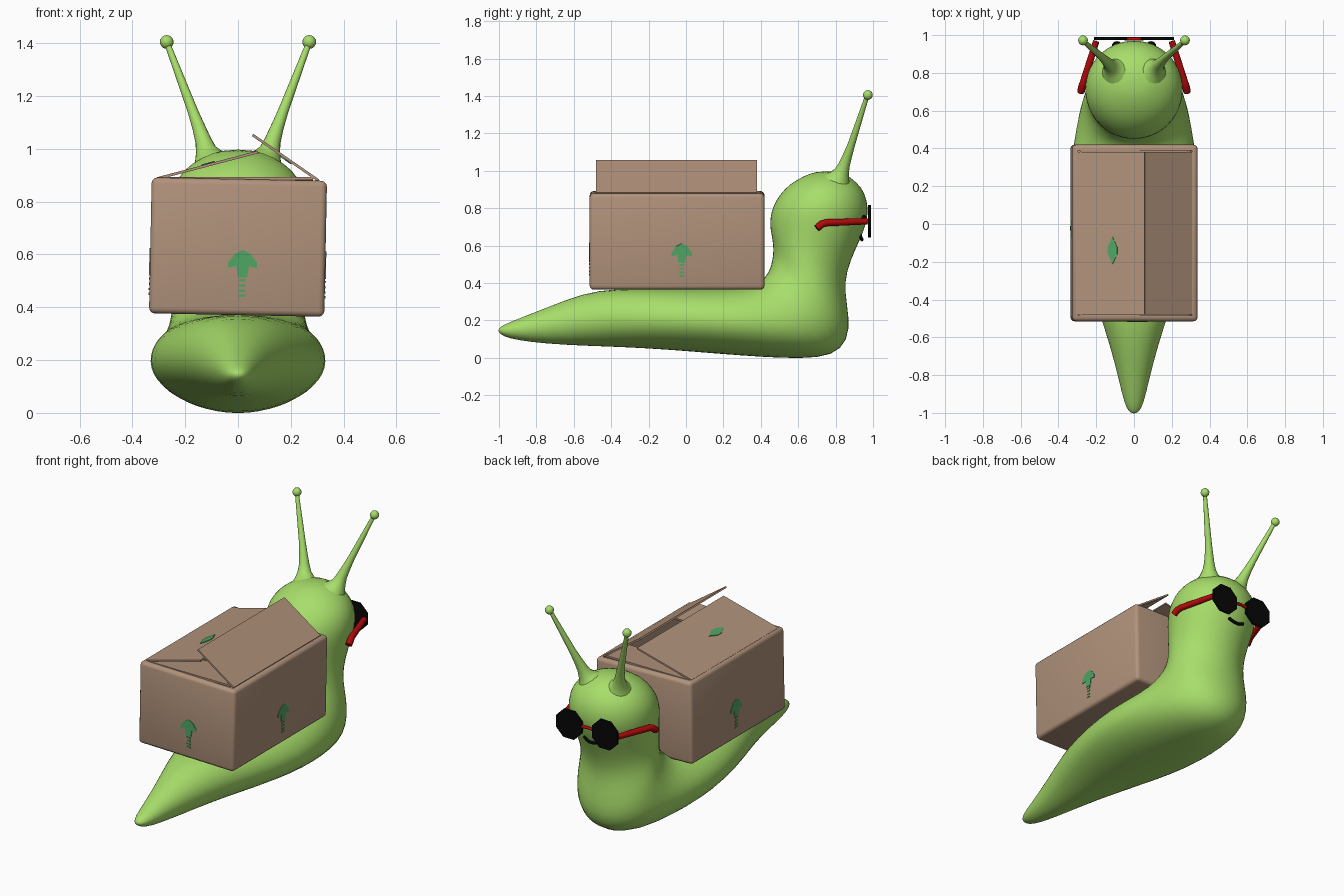
import bpy, bmesh, math
from mathutils import Vector, Matrix

if "Cube" in bpy.data.objects:
    bpy.data.objects.remove(bpy.data.objects["Cube"])


def material(name, rgb):
    m = bpy.data.materials.new(name)
    m.diffuse_color = (*rgb, 1)
    m.use_nodes = True
    m.node_tree.nodes["Principled BSDF"].inputs["Base Color"].default_value = m.diffuse_color
    return m


SLUG = material("slug green", (0.39, 0.73, 0.145))
CARD = material("cardboard brown", (0.44, 0.29, 0.2))
PRINT = material("print green", (0.08, 0.38, 0.13))
RED = material("frame red", (0.45, 0.003, 0.003))
BLACK = material("lens black", (0.002, 0.002, 0.002))


def finish(bm, name, mat, smooth=False):
    bmesh.ops.recalc_face_normals(bm, faces=bm.faces)
    me = bpy.data.meshes.new(name)
    bm.to_mesh(me)
    bm.free()
    me.materials.append(mat)
    for p in me.polygons:
        p.use_smooth = smooth
    ob = bpy.data.objects.new(name, me)
    bpy.context.collection.objects.link(ob)
    return ob


def tube(name, mat, points, radii, sides=4):
    """Round tube through points with a radius at each point."""
    cu = bpy.data.curves.new(name, 'CURVE')
    cu.dimensions = '3D'
    cu.bevel_depth = 1
    cu.bevel_resolution = sides
    cu.use_fill_caps = True
    sp = cu.splines.new('POLY')
    sp.points.add(len(points) - 1)
    for p, co, r in zip(sp.points, points, radii):
        p.co = (*co, 1)
        p.radius = r
    sp.use_smooth = True
    cu.materials.append(mat)
    ob = bpy.data.objects.new(name, cu)
    bpy.context.collection.objects.link(ob)
    return ob


def ball(name, mat, loc, r):
    bm = bmesh.new()
    bmesh.ops.create_uvsphere(bm, u_segments=16, v_segments=10, radius=r)
    bmesh.ops.translate(bm, verts=bm.verts, vec=loc)
    return finish(bm, name, mat, True)


def plate(name, mat, outlines, matrix, thick):
    """Flat outlines in local xy, thickened along local z."""
    bm = bmesh.new()
    faces = [bm.faces.new([bm.verts.new((x, y, -thick / 2)) for x, y in o]) for o in outlines]
    ext = bmesh.ops.extrude_face_region(bm, geom=faces)["geom"]
    vs = [v for v in ext if isinstance(v, bmesh.types.BMVert)]
    bmesh.ops.translate(bm, verts=vs, vec=(0, 0, thick))
    bm.transform(matrix)
    return finish(bm, name, mat)


def frame(origin, u, v):
    u, v = Vector(u).normalized(), Vector(v).normalized()
    m = Matrix((u, v, u.cross(v))).transposed().to_4x4()
    m.translation = origin
    return m


# Body: oval rings given by belly y, z, back y, z and half width
rings = [
    (-1.005, .14, -1.003, .155, .012), (-.98, .115, -.98, .175, .04),
    (-.9, .093, -.9, .208, .064), (-.75, .075, -.75, .267, .098),
    (-.55, .063, -.55, .347, .157), (-.35, .057, -.38, .372, .222),
    (-.1, .043, -.1, .373, .3), (.15, .022, .13, .373, .338),
    (.4, .003, .3, .38, .333), (.62, -.007, .4, .405, .308),
    (.79, .008, .445, .46, .283), (.868, .09, .462, .53, .262),
    (.876, .21, .466, .58, .25), (.85, .35, .462, .625, .24),
    (.858, .46, .454, .665, .238), (.908, .58, .447, .71, .246),
    (.955, .68, .449, .755, .258), (.976, .76, .462, .81, .263),
    (.972, .84, .497, .87, .251), (.943, .91, .552, .93, .21),
    (.885, .965, .63, .973, .14), (.81, .998, .7, .998, .06)]
N = 24
bm = bmesh.new()
loops = []
for k, (by, bz, ty, tz, w) in enumerate(rings):
    c = Vector((0, (by + ty) / 2, (bz + tz) / 2))
    h = Vector((0, (ty - by) / 2, (tz - bz) / 2))
    loop = []
    for i in range(N):
        a = 2 * math.pi * i / N
        e = .78 if 5 <= k <= 10 and math.sin(a) > 0 else 1  # fuller back under the carton
        x = math.copysign(abs(math.cos(a)) ** e, math.cos(a))
        loop.append(bm.verts.new(c + Vector((w * x, 0, 0)) + h * math.sin(a)))
    loops.append(loop)
for a, b in zip(loops, loops[1:]):
    for i in range(N):
        j = (i + 1) % N
        bm.faces.new((a[i], a[j], b[j], b[i]))
bm.faces.new(loops[0])
bm.faces.new(loops[-1])
body = finish(bm, "body", SLUG, True)
sub = body.modifiers.new("round", 'SUBSURF')
sub.levels = sub.render_levels = 1

for s, side in ((-1, "left"), (1, "right")):
    # Eye stalks flaring into the head
    tube(side + "_stalk", SLUG,
         [(s * .098, .808, .94), (s * .111, .821, .968), (s * .121, .833, .995),
          (s * .131, .845, 1.03), (s * .148, .863, 1.08), (s * .17, .884, 1.14),
          (s * .27, .97, 1.405)],
         [.085, .056, .04, .031, .025, .02, .011], 6)
    ball(side + "_stalk_tip", SLUG, (s * .27, .972, 1.405), .026)
    # Glasses: octagonal lenses and bent arms
    octagon = [(.095 * math.cos(math.pi * (i + .5) / 4),
                .095 * math.sin(math.pi * (i + .5) / 4)) for i in range(8)]
    plate(side + "_lens", BLACK, [octagon],
          frame((s * .125, .981, .73), (1, 0, 0), (0, 0, 1)), .016)
    tube(side + "_arm", RED,
         [(s * .2, .968, .73), (s * .268, .75, .722), (s * .276, .725, .714),
          (s * .281, .7, .693)], [.017, .019, .02, .02])
    ball(side + "_eye", BLACK, (s * .09, .94, .74), .028)

tube("bridge", RED, [(-.05, .98, .735), (0, .98, .74), (.05, .98, .735)], [.009] * 3)
tube("smile", BLACK, [(x, .941 - x * x * 3, .63 + x * x * 7)
                      for x in (-.055, -.035, -.015, .015, .035, .055)], [.009] * 6)

# Carton: rounded block with a hollow top
tilt = Matrix.Translation((0, -.0475, .628)) @ Matrix.Rotation(.02, 4, 'Y')
bm = bmesh.new()
bmesh.ops.create_cube(bm, size=1)
bmesh.ops.scale(bm, verts=bm.verts, vec=(.664, .935, .515))
bmesh.ops.bevel(bm, geom=bm.edges[:], offset=.022, segments=3, profile=.5, affect='EDGES')
top = max(bm.faces, key=lambda f: f.calc_center_median().z)
bmesh.ops.inset_region(bm, faces=[top], thickness=.012)
low = bmesh.ops.extrude_face_region(bm, geom=[top])["geom"]
bmesh.ops.delete(bm, geom=[top], context='FACES_ONLY')
bmesh.ops.translate(bm, verts=[v for v in low if isinstance(v, bmesh.types.BMVert)],
                    vec=(0, 0, -.46))
bm.transform(tilt)
box = finish(bm, "carton", CARD, True)
bpy.context.view_layer.objects.active = box
box.select_set(True)
bpy.ops.object.shade_smooth_by_angle(angle=math.radians(40))


# Flaps, each from its hinge to its free edge
def flap(name, hinge, tip, along, half):
    hinge, tip = Vector(hinge), Vector(tip)
    length = (tip - hinge).length
    m = frame(hinge, tip - hinge, along)
    plate(name, CARD, [[(0, -half), (length, -half), (length, half), (0, half)]], m, .01)
    return m


left = flap("left_flap", (-.305, -.05, .888), (.075, -.05, .988), (0, 1, 0), .43)
right = flap("right_flap", (.305, -.05, .88), (.055, -.05, 1.053), (0, 1, 0), .43)
flap("front_flap", (0, -.485, .888), (0, -.27, .876), (1, 0, 0), .285)
flap("back_flap", (0, .39, .888), (0, .175, .876), (1, 0, 0), .285)

# Printed arrows on the carton walls: a head over a dashed stem
half_head = [(.018, -.015), (.024, .028), (.055, .022), (.055, .04), (.03, .075)]
arrow = [half_head + [(0, .09)] + [(-x, y) for x, y in reversed(half_head)]]
for y in (-.03, -.05, -.07, -.088):
    arrow.append([(-.013, y), (.013, y), (.013, y + .009), (-.013, y + .009)])
for name, o, u in (("front_arrow", (.019, -.468, -.1), (1, 0, 0)),
                   ("right_arrow", (.332, .025, -.1), (0, 1, 0)),
                   ("left_arrow", (-.332, .025, -.1), (0, -1, 0))):
    plate(name, PRINT, arrow, tilt @ frame(o, u, (0, 0, 1)), .006)

# Printed marks on the long flaps
mark = [(0, -.073), (.026, -.02), (.026, .015), (0, .073), (-.026, .02), (-.026, -.015)]
plate("left_flap_mark", PRINT, [mark], left @ Matrix.Translation((.2, -.09, .006)), .006)
plate("right_flap_mark", PRINT, [[(x, y * .75) for x, y in mark]],
      right @ Matrix.Translation((.147, .095, .006)), .006)
